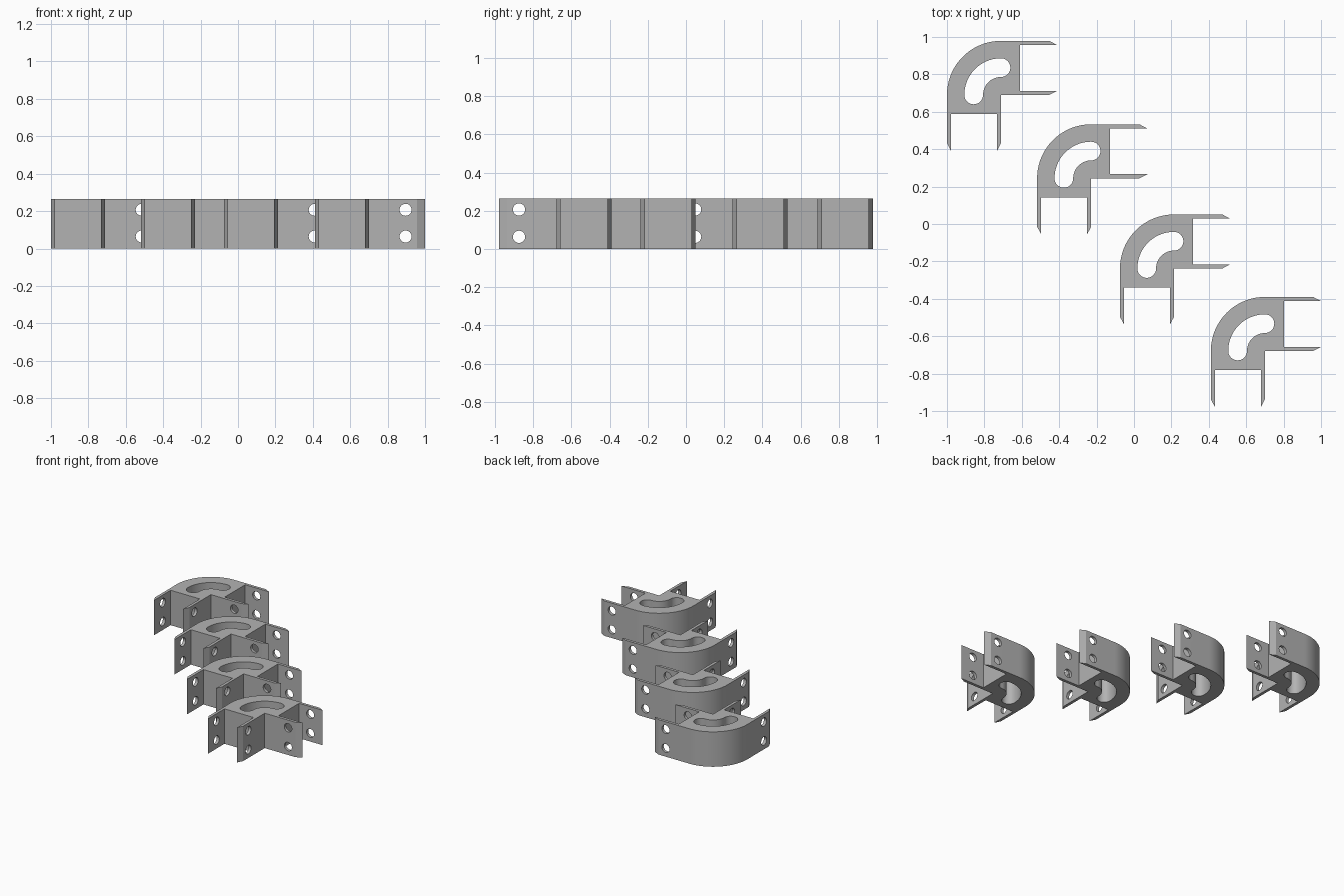
import bpy
import bmesh
from math import sin, cos, pi, radians
from mathutils import Matrix, Vector

if "Cube" in bpy.data.objects:
    bpy.data.objects.remove(bpy.data.objects["Cube"])

H = 0.265      # height
R = 0.289      # outer bend radius, also the channel width
T = 0.022      # flange thickness
BLOCK = 0.39   # end of the solid bend
TIP = 0.589    # end of the flanges
CHAMFER = 0.042
HOLE = 0.485   # bolt hole distance along a flange

grey = bpy.data.materials.new("plain grey")
grey.diffuse_color = (0.45, 0.45, 0.45, 1)
grey.use_nodes = True
grey.node_tree.nodes["Principled BSDF"].inputs["Base Color"].default_value = (0.45, 0.45, 0.45, 1)


def arc(cx, cy, r, a0, a1, n):
    angles = [radians(a0 + (a1 - a0) * i / n) for i in range(n + 1)]
    return [(cx + r * cos(a), cy + r * sin(a)) for a in angles]


def prism(bm, outline, z0, z1):
    face = bm.faces.new([bm.verts.new((x, y, z0)) for x, y in outline])
    top = bmesh.ops.extrude_face_region(bm, geom=[face])["geom"]
    bmesh.ops.translate(bm, vec=(0, 0, z1 - z0),
                        verts=[v for v in top if isinstance(v, bmesh.types.BMVert)])


def to_object(bm, name):
    bmesh.ops.recalc_face_normals(bm, faces=bm.faces)
    mesh = bpy.data.meshes.new(name)
    bm.to_mesh(mesh)
    bm.free()
    obj = bpy.data.objects.new(name, mesh)
    bpy.context.collection.objects.link(obj)
    return obj


# Bracket body: rounded corner with two flanges per leg, mirrored on the diagonal
leg = [(TIP - CHAMFER, 0), (TIP, -T), (BLOCK, -T), (BLOCK, T - R),
       (TIP, T - R), (TIP - CHAMFER, -R)]
other_leg = [(-y, -x) for x, y in reversed(leg)]
bm = bmesh.new()
prism(bm, arc(R, -R, R, 180, 90, 32) + leg + [(R, -R)] + other_leg, 0, H)
bracket = to_object(bm, "corner_bracket_1")
bracket.data.materials.append(grey)

# Cutter: curved slot with round ends, and bolt holes through both legs
MID, HALF = 0.146, 0.05
bm = bmesh.new()
slot = (arc(R, -R, MID + HALF, 180, 90, 24)
        + arc(R + 0.0, -R + MID, HALF, 90, -90, 16)[1:]
        + arc(R, -R, MID - HALF, 90, 180, 24)[1:]
        + arc(R - MID, -R, HALF, 0, -180, 16)[1:-1])
prism(bm, slot, -0.1, H + 0.1)
for z in (0.064, 0.207):
    for centre, axis in (((HOLE, -R / 2, z), 'X'), ((R / 2, -HOLE, z), 'Y')):
        bmesh.ops.create_cone(bm, cap_ends=True, segments=32, radius1=0.032,
                              radius2=0.032, depth=0.4,
                              matrix=Matrix.Translation(centre) @ Matrix.Rotation(pi / 2, 4, axis))
cutter = to_object(bm, "hole_cutter")
cutter.hide_render = True

cut = bracket.modifiers.new("holes", 'BOOLEAN')
cut.operation = 'DIFFERENCE'
cut.solver = 'EXACT'
cut.object = cutter
bpy.ops.object.select_all(action='DESELECT')
bracket.select_set(True)
bpy.context.view_layer.objects.active = bracket
bpy.ops.object.modifier_apply(modifier=cut.name)
bpy.data.objects.remove(cutter)
bpy.ops.object.shade_smooth_by_angle(angle=radians(25))

# Row of four identical brackets
spots = [(-1, 0.979), (-0.518, 0.533), (-0.075, 0.051), (0.411, -0.39)]
for i, (x, y) in enumerate(spots):
    obj = bracket if i == 0 else bracket.copy()
    if i:
        obj.name = f"corner_bracket_{i + 1}"
        bpy.context.collection.objects.link(obj)
    obj.location = Vector((x, y, 0))
